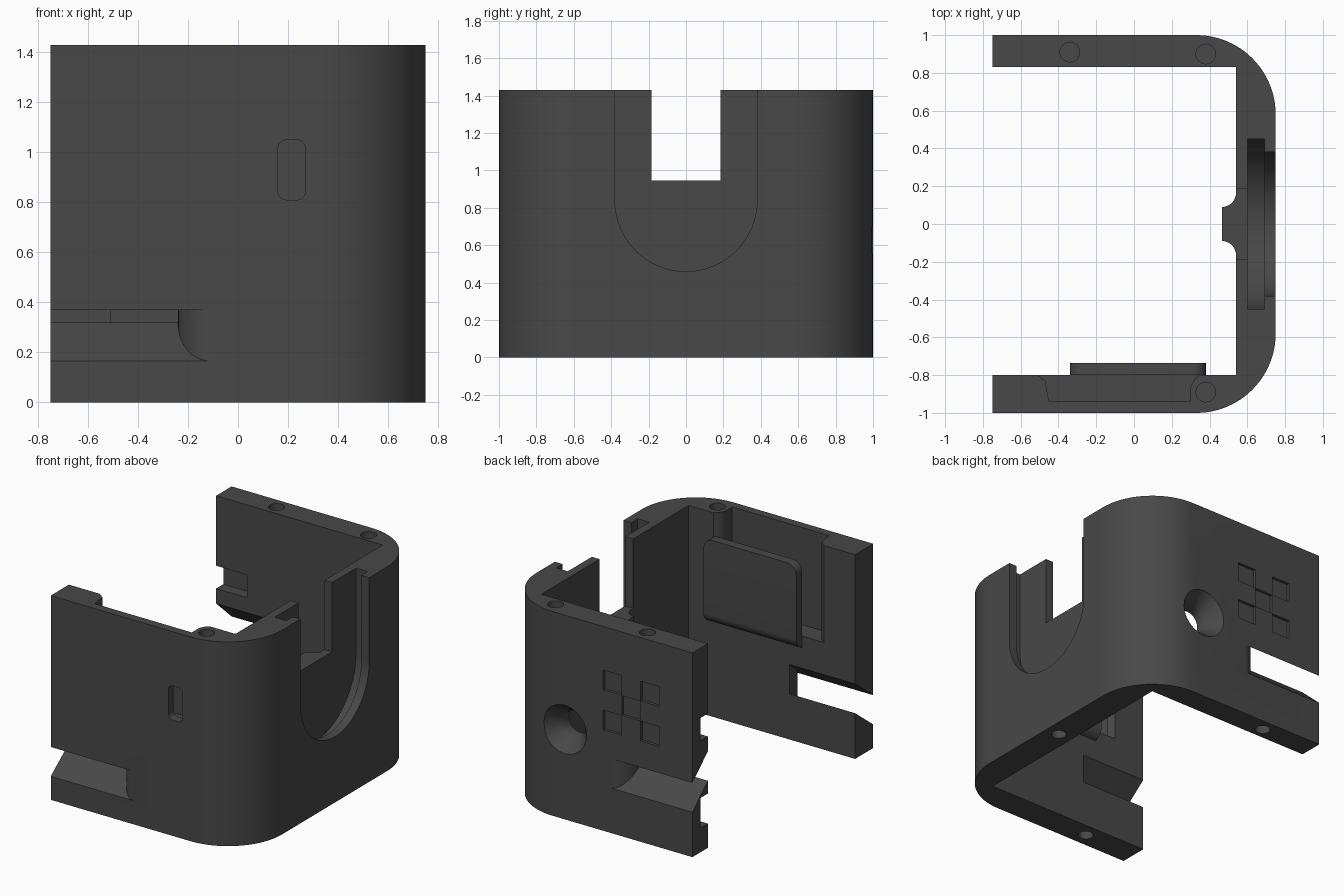
import bpy, bmesh, math
from mathutils import Vector

if "Cube" in bpy.data.objects:
    bpy.data.objects.remove(bpy.data.objects["Cube"])

H = 1.43
grey = bpy.data.materials.new("dark grey plastic")
grey.diffuse_color = (0.065, 0.065, 0.065, 1)
grey.use_nodes = True
grey.node_tree.nodes["Principled BSDF"].inputs["Base Color"].default_value = grey.diffuse_color


def loft(name, loops):
    """Closed solid through rings of equal length."""
    bm = bmesh.new()
    rings = [[bm.verts.new(p) for p in loop] for loop in loops]
    n = len(rings[0])
    for a, b in zip(rings, rings[1:]):
        for i in range(n):
            j = (i + 1) % n
            bm.faces.new((a[i], a[j], b[j], b[i]))
    bm.faces.new(rings[0][::-1])
    bm.faces.new(rings[-1])
    bmesh.ops.recalc_face_normals(bm, faces=bm.faces)
    me = bpy.data.meshes.new(name)
    bm.to_mesh(me)
    bm.free()
    me.materials.append(grey)
    ob = bpy.data.objects.new(name, me)
    bpy.context.collection.objects.link(ob)
    return ob


def prism(name, pts, axis, lo, hi):
    """Extrude a 2D outline along x, y or z."""
    def place(p, d):
        v = list(p)
        v.insert("xyz".index(axis), d)
        return Vector(v)
    return loft(name, [[place(p, d) for p in pts] for d in (lo, hi)])


def rect(x0, x1, y0, y1):
    return [(x0, y0), (x1, y0), (x1, y1), (x0, y1)]


def arc(cx, cy, r, a0, a1, n=24):
    return [(cx + r * math.cos(math.radians(a0 + (a1 - a0) * i / n)),
             cy + r * math.sin(math.radians(a0 + (a1 - a0) * i / n))) for i in range(n + 1)]


def circle(cx, cy, r):
    return arc(cx, cy, r, 0, 345, 23)


def cut(target, cutters):
    for c in cutters:
        m = target.modifiers.new("cut", "BOOLEAN")
        m.operation, m.solver, m.object = "DIFFERENCE", "EXACT", c
        bpy.context.view_layer.objects.active = target
        bpy.ops.object.modifier_apply(modifier=m.name)
        bpy.data.objects.remove(c)


def smooth(ob):
    bpy.ops.object.select_all(action="DESELECT")
    ob.select_set(True)
    bpy.context.view_layer.objects.active = ob
    bpy.ops.object.shade_smooth_by_angle(angle=math.radians(30))


# Three-sided shell with two rounded outer corners
outline = ([(-0.75, -1)] + arc(0.33, -0.58, 0.42, -90, 0) + arc(0.33, 0.58, 0.42, 0, 90)
           + [(-0.75, 1), (-0.75, 0.83), (0.54, 0.83), (0.54, -0.80), (-0.75, -0.80)])
shell = prism("shell", outline, "z", 0, H)

# Side opening: narrow gap, wide inner track and outer rounded recess
def track(r):
    return [(r, 1.6)] + [(r, 0.84)] + arc(0, 0.84, r, 0, -180, 40)[1:] + [(-r, 1.6)]

cut(shell, [prism("track", track(0.45), "x", 0.60, 0.69),
            prism("recess", track(0.38), "x", 0.68, 0.85),
            prism("gap", rect(-0.185, 0.185, 0.945, 1.6), "x", 0.4, 0.9)])

# Sloping strap slots through the front and back walls, flared at the end
def strap_slot(side, inner, z_out):
    depth = 1 - inner
    flare = [(-0.11 - 0.13 * math.sin(math.radians(a)), 1 - depth * 0.95 * (1 - math.cos(math.radians(a))))
             for a in range(0, 91, 9)]
    plan = [(-0.85, 1.04), (-0.11, 1.04)] + flare + [(-0.24, inner - 0.04), (-0.85, inner - 0.04)]
    low = [Vector((x, side * y, z_out + (1 - y) * 0.155 / depth)) for x, y in plan]
    return loft("strap_slot", [low, [p + Vector((0, 0, 0.205)) for p in low]])

cut(shell, [strap_slot(-1, 0.80, 0.165), strap_slot(1, 0.83, 0.315)])

# Shallow pads in the inner face of the back wall
cut(shell, [prism("pad", rect(-0.85, -0.51, 0.8, 0.91), "z", z0, z1)
            for z0, z1 in ((0.17, 0.38), (0.78, 0.94))])

# Pocket in the front wall, open to the top and inside, with a window
pocket = ([(-0.45, -0.94), (0.30, -0.94), (0.30, -0.86), (0.32, -0.82), (0.36, -0.79),
           (0.36, -0.7), (-0.51, -0.7), (-0.51, -0.80), (-0.47, -0.83)])
window = (arc(0.235, 1.015, 0.035, 0, 90, 6) + arc(0.195, 1.015, 0.035, 90, 180, 6)
          + arc(0.195, 0.845, 0.035, 180, 270, 6) + arc(0.235, 0.845, 0.035, 270, 360, 6))
cut(shell, [prism("pocket", pocket, "z", 0.75, 1.6),
            prism("window", window, "y", -1.1, -0.85)])

# Countersunk round hole in the back wall
hole = [[Vector((x, y, z)) for x, z in circle(0.24, 0.63, r)]
        for y, r in ((0.7, 0.085), (0.87, 0.085), (0.90, 0.095), (0.94, 0.12), (1.0, 0.17), (1.02, 0.187))]
cut(shell, [loft("hole", hole)])

# Checker of five shallow squares on the back wall
for x, z in ((-0.13, 1.055), (-0.42, 1.055), (-0.275, 0.915), (-0.13, 0.775), (-0.42, 0.775)):
    cut(shell, [prism("square", rect(x - 0.0715, x + 0.0715, z - 0.069, z + 0.069), "y", 0.98, 1.1)])

# Blind pin holes in the top and bottom edges
cut(shell, [prism("top_hole", circle(x, y, 0.052), "z", H - 0.12, H + 0.1)
            for x, y in ((-0.34, 0.91), (0.38, 0.90), (0.38, -0.89))])
cut(shell, [prism("bottom_hole", circle(x, y, 0.05), "z", -0.1, 0.12)
            for x, y in ((-0.34, 0.91), (0.645, 0), (-0.34, -0.90))])
smooth(shell)

# Retaining plate in front of the pocket: curved foot, rounded upper corners
foot = [(-0.82, 0.67)] + arc(-0.815, 0.75, 0.08, -90, 0, 10) + [(-0.735, 1.27), (-0.80, 1.27), (-0.80, 0.75), (-0.82, 0.75)]
plate = prism("retaining_plate", foot, "x", -0.34, 0.38)
corners = []
for cx, s in ((-0.27, -1), (0.31, 1)):
    a = arc(cx, 1.20, 0.07, 90, 90 - 90 * s, 8)
    corners.append(prism("corner", a + [(cx + s * 0.1, 1.20), (cx + s * 0.1, 1.3), (cx, 1.3)], "y", -0.9, -0.7))
cut(plate, corners)
smooth(plate)

# Cable rest below the side gap, with concave flanks
rest = ([(0.56, -0.17), (0.54, -0.17)] + arc(0.54, -0.165, 0.075, 90, 180, 8)[1:]
        + arc(0.54, 0.165, 0.075, 180, 270, 8) + [(0.54, 0.17), (0.56, 0.17)])
rest = ([(0.56, -0.165), (0.54, -0.165)] + arc(0.465, -0.165, 0.075, 0, 90, 8)[1:]
        + arc(0.465, 0.165, 0.075, -90, 0, 8) + [(0.56, 0.165)])
smooth(prism("cable_rest", rest, "z", 0.45, 0.945))
